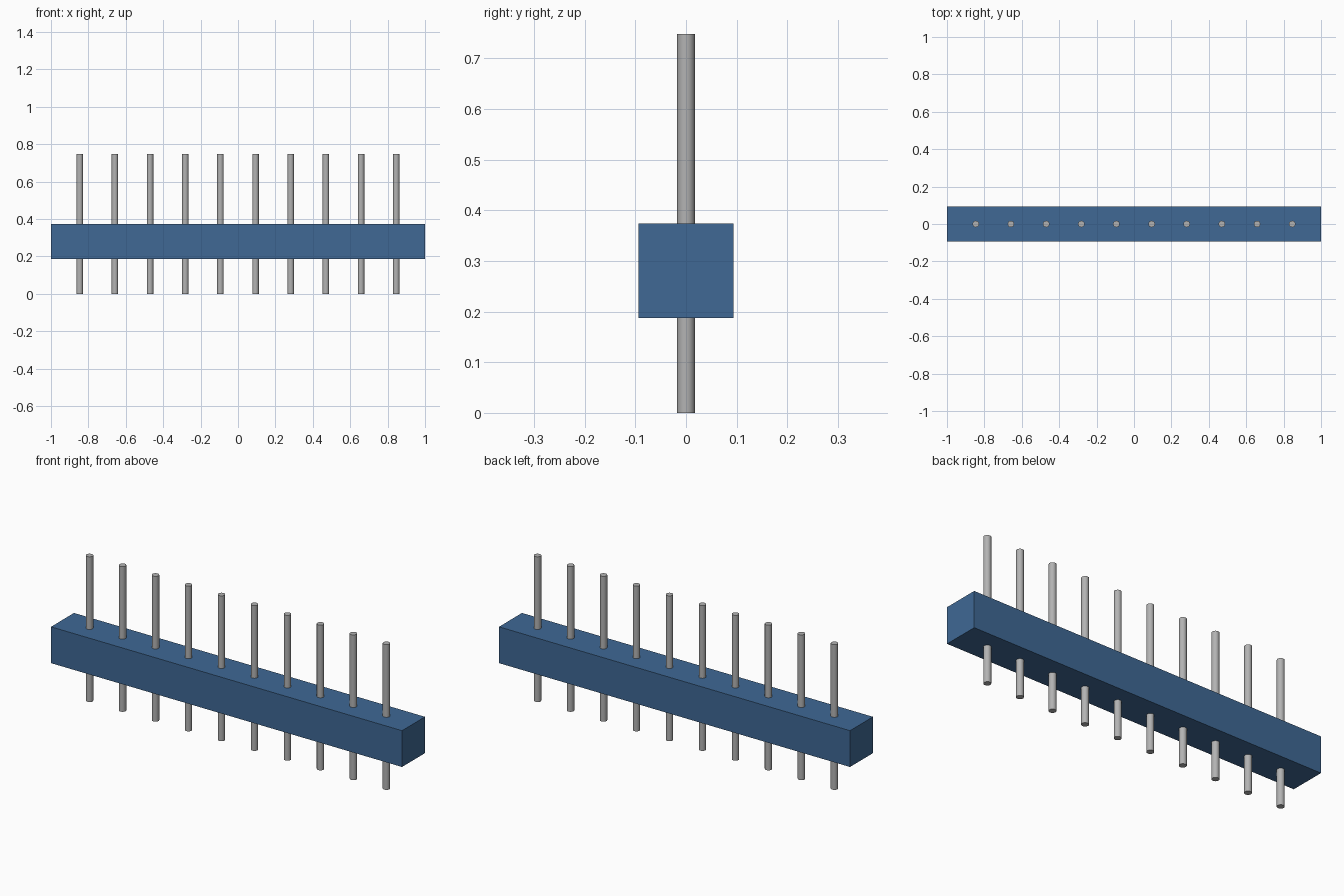
import bpy

old = bpy.data.objects.get("Cube")
if old:
    bpy.data.objects.remove(old, do_unlink=True)


def make_material(name, rgb):
    mat = bpy.data.materials.new(name)
    mat.use_nodes = True
    colour = (*rgb, 1.0)
    mat.diffuse_color = colour
    mat.node_tree.nodes["Principled BSDF"].inputs["Base Color"].default_value = colour
    return mat


blue = make_material("blue plastic", (0.05, 0.14, 0.30))
grey = make_material("grey metal", (0.45, 0.45, 0.45))

SIDE = 0.187          # body depth and height
HEIGHT = 4 * SIDE     # pin length
PIN_COUNT = 10
PITCH = 0.188
PIN_RADIUS = 0.0175

# Long square body
bpy.ops.mesh.primitive_cube_add(size=1, location=(0, 0, 1.5 * SIDE))
body = bpy.context.object
body.name = "body_bar"
body.scale = (2, SIDE, SIDE)
bpy.ops.object.transform_apply(location=False, rotation=False, scale=True)
body.data.materials.append(blue)

# Row of round pins passing through the body
for i in range(PIN_COUNT):
    x = (i - (PIN_COUNT - 1) / 2) * PITCH
    bpy.ops.mesh.primitive_cylinder_add(
        vertices=24, radius=PIN_RADIUS, depth=HEIGHT, location=(x, 0, HEIGHT / 2))
    pin = bpy.context.object
    pin.name = f"pin_{i + 1}"
    pin.data.materials.append(grey)
    bpy.ops.object.shade_smooth_by_angle()
